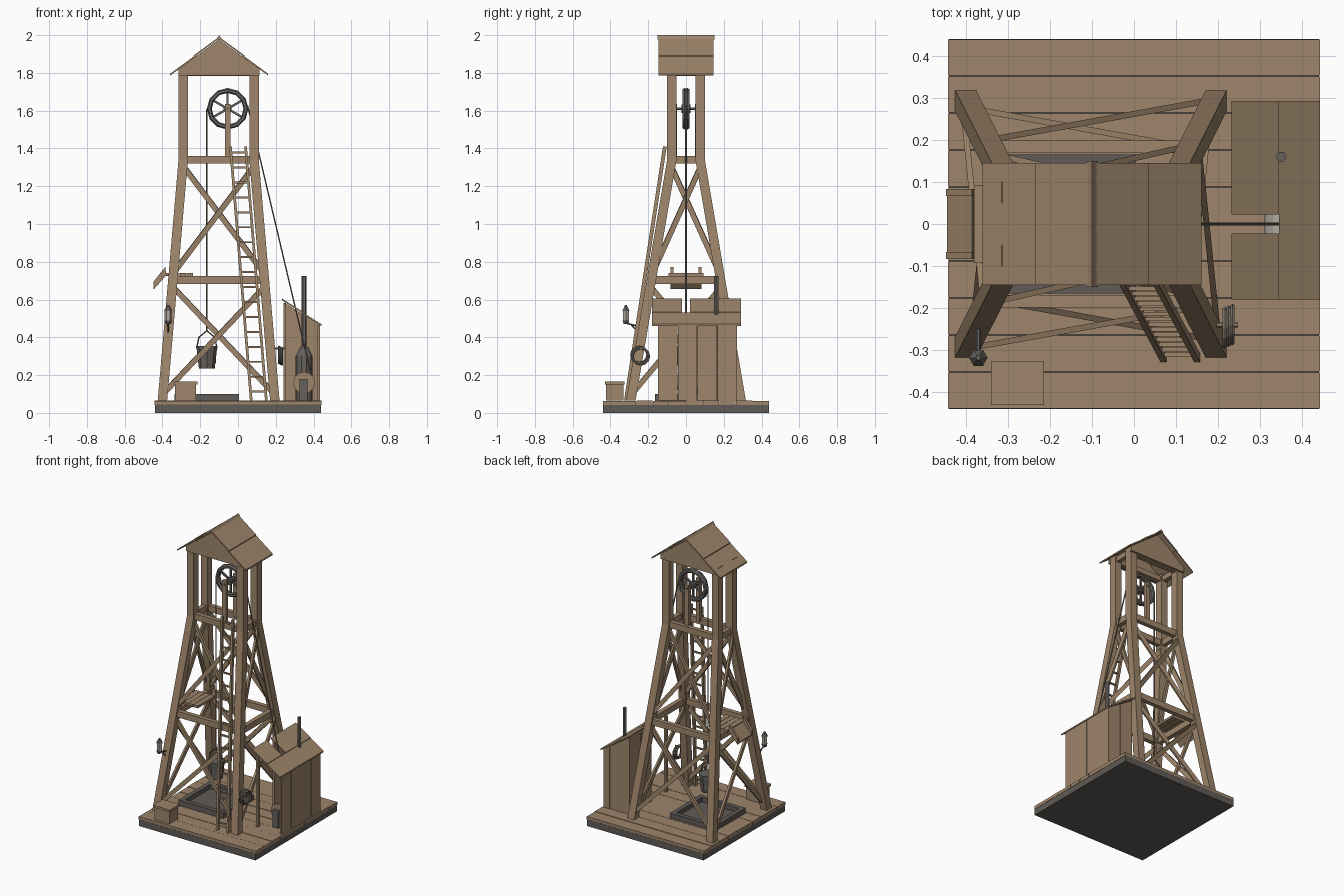
import bpy, bmesh, math, random
from mathutils import Vector as V

random.seed(4)
old = bpy.data.objects.get("Cube")
if old:
    bpy.data.objects.remove(old)


def material(name, r, g, b):
    m = bpy.data.materials.new(name)
    m.use_nodes = True
    m.diffuse_color = (r, g, b, 1)
    m.node_tree.nodes["Principled BSDF"].inputs["Base Color"].default_value = (r, g, b, 1)
    return m


wood = material("weathered wood", 0.34, 0.235, 0.145)
metal = material("dark iron", 0.13, 0.12, 0.11)
stone = material("grey stone", 0.115, 0.105, 0.095)
rope = material("grey rope", 0.19, 0.165, 0.135)
glass = material("pale glass", 0.42, 0.39, 0.34)


def finish(name, bm, mat):
    bmesh.ops.recalc_face_normals(bm, faces=bm.faces)
    me = bpy.data.meshes.new(name)
    bm.to_mesh(me)
    bm.free()
    me.materials.append(mat)
    ob = bpy.data.objects.new(name, me)
    bpy.context.collection.objects.link(ob)
    return ob


def loft(name, a, b, mat):
    # Solid between two matching outlines
    bm = bmesh.new()
    va, vb = [bm.verts.new(p) for p in a], [bm.verts.new(p) for p in b]
    bm.faces.new(va)
    bm.faces.new(vb[::-1])
    n = len(va)
    for i in range(n):
        j = (i + 1) % n
        bm.faces.new((va[i], va[j], vb[j], vb[i]))
    return finish(name, bm, mat)


def box(name, x0, x1, y0, y1, z0, z1, mat=wood):
    base = [(x0, y0), (x1, y0), (x1, y1), (x0, y1)]
    return loft(name, [(x, y, z0) for x, y in base], [(x, y, z1) for x, y in base], mat)


def slab(name, xz, y0, y1, mat=wood):
    return loft(name, [(x, y0, z) for x, z in xz], [(x, y1, z) for x, z in xz], mat)


def axes(p, q):
    d = (q - p).normalized()
    side = d.cross(V((0, 0, 1)))
    side = side.normalized() if side.length > 0.001 else V((1, 0, 0))
    return side, side.cross(d)


def beam(name, p, q, w, h, mat=wood, level=False):
    # Level beams keep horizontal cut ends
    p, q = V(p), V(q)
    u, v = (V((1, 0, 0)), V((0, 1, 0))) if level else axes(p, q)
    ring = [u * w * a / 2 + v * h * b / 2 for a, b in ((-1, -1), (1, -1), (1, 1), (-1, 1))]
    return loft(name, [p + c for c in ring], [q + c for c in ring], mat)


def rod(name, p, q, r, mat, n=6, r2=None):
    p, q = V(p), V(q)
    u, v = axes(p, q)
    ring = [u * math.cos(k * math.tau / n) + v * math.sin(k * math.tau / n) for k in range(n)]
    return loft(name, [p + c * r for c in ring], [q + c * (r if r2 is None else r2) for c in ring], mat)


def torus(name, loc, rot, major, minor, mat, seg=12):
    bpy.ops.mesh.primitive_torus_add(location=loc, rotation=rot, major_radius=major,
                                     minor_radius=minor, major_segments=seg, minor_segments=6)
    ob = bpy.context.object
    ob.name = name
    ob.data.materials.append(mat)


# Base slab and plank deck
box("base_slab", -0.44, 0.44, -0.44, 0.44, 0, 0.045, stone)
step = 0.88 / 10
for i in range(10):
    y = -0.44 + i * step
    box("deck_plank", -0.442, 0.442, y + 0.001, y + step - 0.001, 0.042, 0.063 + random.uniform(0, 0.004))

# Shaft frame
px, floor = -0.165, 0.065
box("shaft_floor", px - 0.15, px + 0.15, -0.15, 0.15, 0.06, 0.07, stone)
for s in (-1, 1):
    box("shaft_curb_long", px - 0.17, px + 0.17, s * 0.15 - 0.015, s * 0.15 + 0.015, 0.06, 0.1, stone)
    box("shaft_curb_side", px + s * 0.155 - 0.015, px + s * 0.155 + 0.015, -0.135, 0.135, 0.06, 0.1, stone)

# Tower legs and posts
cx = -0.1025


def leg(sx, sy, z):
    t = (z - floor) / (1.34 - floor)
    return V((cx + sx * (0.2975 - 0.11 * t), sy * (0.292 - 0.217 * t), z))


for sx in (-1, 1):
    for sy in (-1, 1):
        top = leg(sx, sy, 1.34)
        beam("tower_leg", leg(sx, sy, floor), top, 0.05, 0.05, level=True)
        beam("head_post", top, top + V((0, 0, 0.49)), 0.05, 0.05, level=True)

# Girts and crossed braces on all four sides
corners = [(-1, -1), (1, -1), (1, 1), (-1, 1)]
for i, a in enumerate(corners):
    b = corners[(i + 1) % 4]
    for z in (0.703, 1.34):
        beam("girt", leg(*a, z), leg(*b, z), 0.03, 0.042)
    beam("head_tie", leg(*a, 1.34) + V((0, 0, 0.46)), leg(*b, 1.34) + V((0, 0, 0.46)), 0.03, 0.035)
    out = V((a[0] + b[0], a[1] + b[1], 0)) * 0.005
    for lo, hi in ((0.1, 0.67), (0.74, 1.31)):
        beam("cross_brace", leg(*a, lo) + out, leg(*b, hi) + out, 0.014, 0.028)
        beam("cross_brace", leg(*b, lo) - out, leg(*a, hi) - out, 0.014, 0.028)

# Gabled roof with overlapping boards
rx = -0.1
for s in (-1, 1):
    for x0, x1, lift in ((0.0, 0.135, 0.006), (0.12, 0.26, 0.0)):
        z0, z1 = 1.985 - x0 * 0.73 + lift, 1.985 - x1 * 0.73 + lift
        slab("roof_board", [(rx + s * x0, z0), (rx + s * x1, z1), (rx + s * x1, z1 - 0.01),
                            (rx + s * x0, z0 - 0.01)], -0.145, 0.145)
    slab("gable", [(rx - 0.215, 1.785), (rx + 0.215, 1.785), (rx + 0.215, 1.82), (rx, 1.977),
                   (rx - 0.215, 1.82)], s * 0.105 - 0.007, s * 0.105 + 0.007)
slab("ridge_cap", [(rx - 0.014, 1.978), (rx + 0.014, 1.978), (rx, 2.0)], -0.15, 0.15)

# Hoist wheel with its supports
wheel = V((-0.055, 0, 1.61))
for s in (-1, 1):
    torus("wheel_rim", wheel + V((0, s * 0.007, 0)), (math.pi / 2, 0, 0), 0.097, 0.013, metal)
    box("wheel_support", -0.07, -0.04, s * 0.06 - 0.012, s * 0.06 + 0.012, 1.34, 1.635)
rod("wheel_hub", wheel - V((0, 0.025, 0)), wheel + V((0, 0.025, 0)), 0.022, metal, 8)
rod("wheel_axle", wheel - V((0, 0.075, 0)), wheel + V((0, 0.075, 0)), 0.008, metal)
for k in range(6):
    a = k * math.tau / 6 + math.pi / 6
    beam("wheel_spoke", wheel, wheel + V((math.cos(a), 0, math.sin(a))) * 0.095, 0.012, 0.012, metal)

# Hoist ropes and bucket
rod("bucket_rope", (px, 0, 0.43), (px, 0, 1.61), 0.004, rope)
rod("winch_rope", (0.05, 0, 1.63), (0.39, 0, 0.19), 0.004, rope)
rod("bucket", (px, 0, 0.235), (px, 0, 0.35), 0.042, metal, 8, 0.055)
for z, r in ((0.265, 0.048), (0.34, 0.057)):
    rod("bucket_band", (px, 0, z), (px, 0, z + 0.014), r, metal, 8)
bail = [V((px + x, 0, z)) for x, z in ((-0.052, 0.35), (-0.042, 0.4), (0, 0.435), (0.042, 0.4), (0.052, 0.35))]
for p, q in zip(bail, bail[1:]):
    rod("bucket_bail", p, q, 0.004, metal)

# Ladder
foot, head = V((0.11, -0.318, floor)), V((0, -0.112, 1.41))
half = V((0.04, 0, 0))
for s in (-1, 1):
    beam("ladder_rail", foot + s * half, head + s * half, 0.014, 0.02, level=True)
for k in range(17):
    c = foot.lerp(head, (k + 0.6) / 17)
    beam("ladder_rung", c - half, c + half, 0.01, 0.01)

# Landing and tipping chute
for k in range(4):
    x = -0.38 + k * 0.036
    box("landing_board", x, x + 0.034, -0.093, 0.093, 0.724, 0.74)
slab("chute_floor", [(-0.385, 0.738), (-0.445, 0.665), (-0.445, 0.655), (-0.38, 0.728)], -0.08, 0.08)
for s in (-1, 1):
    slab("chute_side", [(-0.385, 0.773), (-0.447, 0.695), (-0.447, 0.655), (-0.38, 0.728)],
         s * 0.075 - 0.008, s * 0.075 + 0.008)

# Supply crate
box("crate", -0.333, -0.222, -0.423, -0.332, floor, 0.153)
box("crate_lid", -0.34, -0.214, -0.43, -0.325, 0.15, 0.165)


# Winch shed: board walls, open front, slotted lean-to roof
def eave(x):
    return 0.59 - (x - 0.235) * 0.63


for k in range(4):
    x = 0.243 + k * 0.048
    slab("shed_back_board", [(x, floor), (x + 0.047, floor), (x + 0.047, eave(x + 0.047)), (x, eave(x))],
         0.255, 0.268 + 0.003 * (k % 2))
    y = -0.148 + k * 0.1045
    box("shed_right_board", 0.421, 0.433 + 0.002 * (k % 2), y, y + 0.103, floor, eave(0.433))
for y0, y1 in ((0.03, 0.145), (0.147, 0.268), (-0.148, -0.128)):
    box("shed_left_board", 0.24, 0.254, y0, y1, floor, eave(0.25))


def roof_sheet(x0, x1, y0, y1, lift):
    slab("shed_roof", [(x0, eave(x0) + lift), (x1, eave(x1) + lift), (x1, eave(x1) + lift + 0.01),
                       (x0, eave(x0) + lift + 0.01)], y0, y1)


roof_sheet(0.232, 0.345, 0.022, 0.292, 0.004)
roof_sheet(0.232, 0.345, -0.18, -0.022, 0.004)
roof_sheet(0.345, 0.442, -0.18, 0.292, 0)

# Boiler with stack
rod("boiler", (0.35, 0.16, floor), (0.35, 0.16, 0.3), 0.045, metal, 10)
rod("boiler_dome", (0.35, 0.16, 0.3), (0.35, 0.16, 0.35), 0.045, metal, 10, 0.02)
rod("stack", (0.35, 0.16, 0.34), (0.35, 0.16, 0.725), 0.013, metal, 6)

# Winch drum
rod("winch_core", (0.35, -0.05, 0.16), (0.35, 0.05, 0.16), 0.04, glass, 12)
for s in (-1, 1):
    rod("winch_flange", (0.35, s * 0.05, 0.16), (0.35, s * 0.064, 0.16), 0.058, wood, 12)
    box("winch_stand", 0.325, 0.368, s * 0.08 - 0.012, s * 0.08 + 0.012, floor, 0.18, metal)

# Lantern on a bracket
lx, ly = -0.37, -0.318
rod("lantern_arm", (lx, -0.24, 0.455), (lx, ly, 0.475), 0.005, metal)
rod("lantern_strut", (lx, -0.235, 0.41), (lx, -0.29, 0.465), 0.004, metal)
for name, z0, z1, r0, r1, m in (("lantern_base", 0.47, 0.488, 0.014, 0.02, metal),
                                ("lantern_glass", 0.488, 0.54, 0.018, 0.018, glass),
                                ("lantern_cap", 0.54, 0.57, 0.022, 0.006, metal)):
    rod(name, (lx, ly, z0), (lx, ly, z1), r0, m, 6, r1)

# Rope coil on a peg
rod("coil_peg", (0.17, -0.24, 0.34), (0.247, -0.24, 0.34), 0.006, wood)
for k in range(3):
    torus("rope_coil", (0.216 + k * 0.009, -0.243 + 0.004 * (k - 1), 0.307 - 0.004 * k),
          (0, math.pi / 2, 0), 0.043, 0.006, rope)
